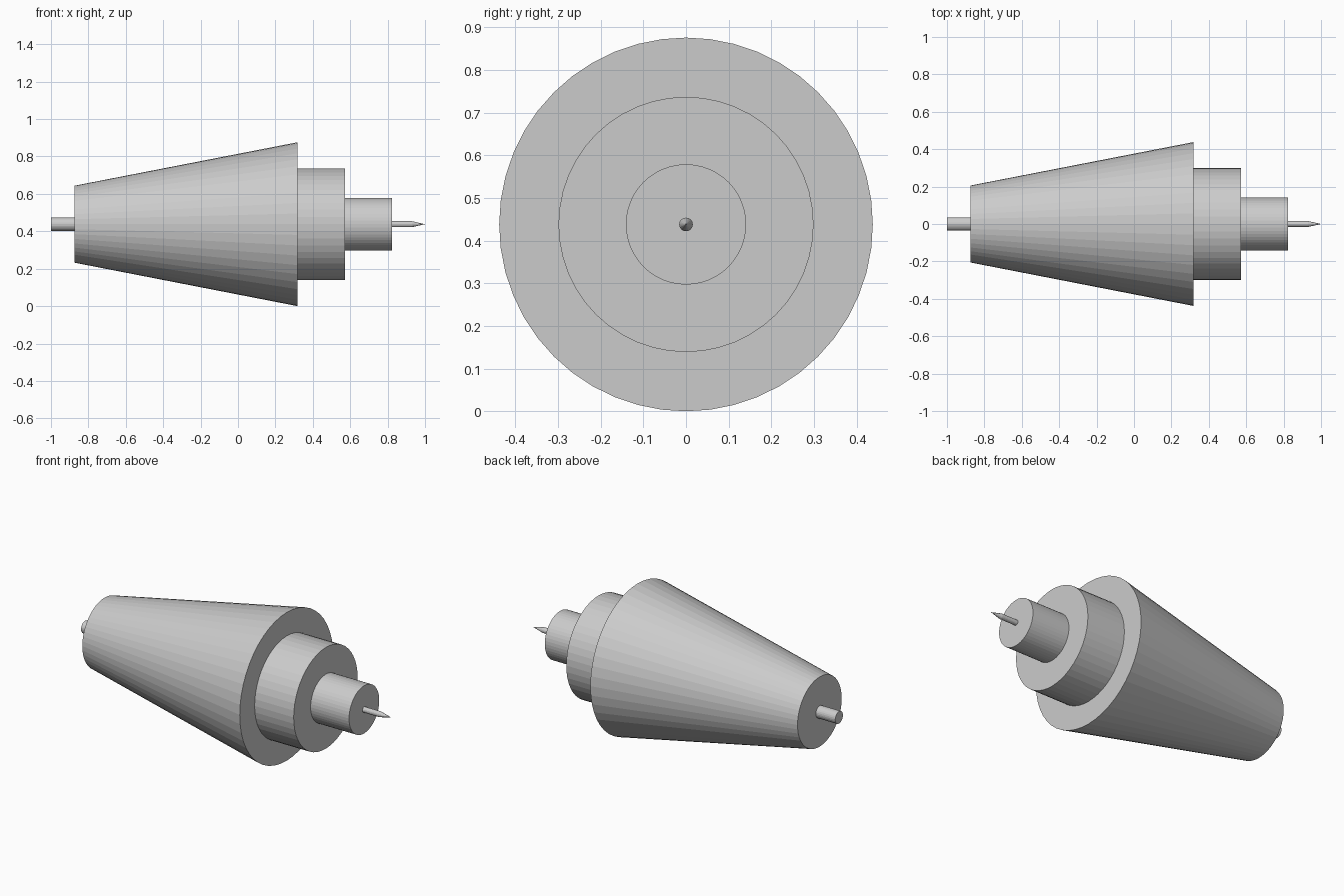
import bpy, bmesh
from math import pi
from mathutils import Matrix

if "Cube" in bpy.data.objects:
    bpy.data.objects.remove(bpy.data.objects["Cube"])

AXIS_Z = 0.438


def lathe_part(name, x0, x1, r0, r1, sides):
    """Flat-faced cylinder or cone along x, radius r0 at x0 and r1 at x1."""
    bm = bmesh.new()
    place = Matrix.Translation(((x0 + x1) / 2, 0, AXIS_Z)) @ Matrix.Rotation(pi / 2, 4, 'Y')
    bmesh.ops.create_cone(bm, cap_ends=True, segments=sides, radius1=r0,
                          radius2=r1, depth=x1 - x0, matrix=place)
    mesh = bpy.data.meshes.new(name)
    bm.to_mesh(mesh)
    bm.free()
    obj = bpy.data.objects.new(name, mesh)
    bpy.context.collection.objects.link(obj)
    return obj


# Rear stub, tapered body and stepped nose
lathe_part("rear_stub", -1.0, -0.873, 0.036, 0.036, 24)
lathe_part("tapered_body", -0.873, 0.318, 0.206, 0.438, 48)
lathe_part("wide_collar", 0.318, 0.573, 0.299, 0.299, 48)
lathe_part("narrow_collar", 0.573, 0.824, 0.141, 0.141, 48)

# Needle: shaft with a pointed tip
shaft = lathe_part("needle", 0.824, 0.93, 0.016, 0.016, 16)
bm = bmesh.new()
bm.from_mesh(shaft.data)
end = max(bm.faces, key=lambda f: f.calc_center_median().x)
tip = bmesh.ops.poke(bm, faces=[end])["verts"][0]
tip.co.x = 1.0
bm.to_mesh(shaft.data)
bm.free()
